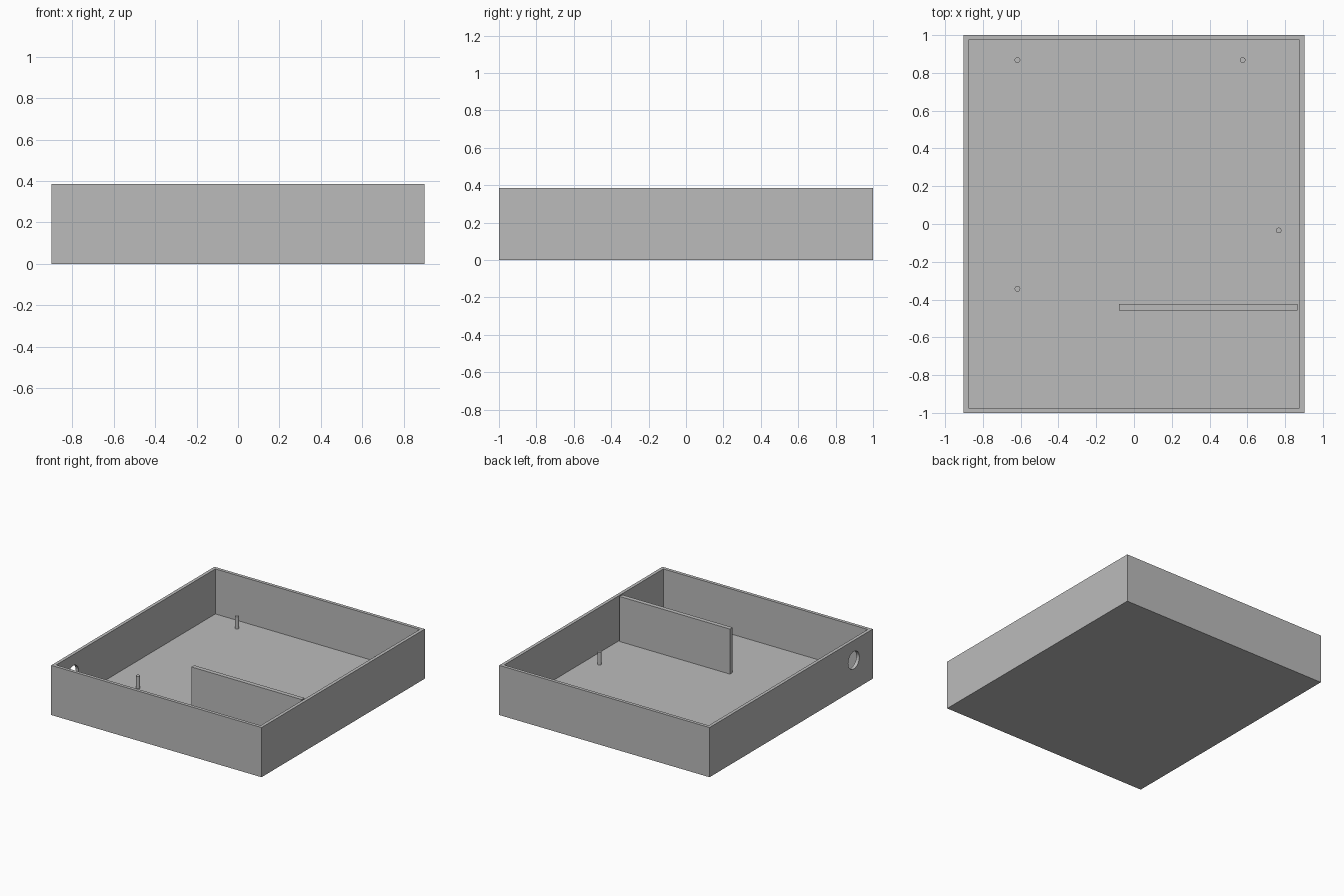
import bpy, bmesh, math
from mathutils import Matrix, Vector

if "Cube" in bpy.data.objects:
    bpy.data.objects.remove(bpy.data.objects["Cube"])

W, L, H = 0.902, 1.0, 0.385   # half width, half length, height
T, FLOOR = 0.036, 0.036       # wall and floor thickness

grey = bpy.data.materials.new("plain grey")
grey.diffuse_color = (0.5, 0.5, 0.5, 1)
grey.use_nodes = True
grey.node_tree.nodes["Principled BSDF"].inputs["Base Color"].default_value = grey.diffuse_color


def add_box(bm, lo, hi):
    lo, hi = Vector(lo), Vector(hi)
    m = Matrix.Translation((lo + hi) / 2) @ Matrix.Diagonal((*(hi - lo), 1))
    return bmesh.ops.create_cube(bm, size=1, matrix=m)["verts"]


def add_cylinder(bm, r, depth, matrix, sides=32):
    bmesh.ops.create_cone(bm, cap_ends=True, segments=sides, radius1=r,
                          radius2=r, depth=depth, matrix=matrix)


def make_object(name, bm):
    me = bpy.data.meshes.new(name)
    bm.to_mesh(me)
    bm.free()
    me.materials.append(grey)
    ob = bpy.data.objects.new(name, me)
    bpy.context.collection.objects.link(ob)
    return ob


# Open tray: inset the top of a block and push the inset face down
bm = bmesh.new()
add_box(bm, (-W, -L, 0), (W, L, H))
top = max(bm.faces, key=lambda f: f.calc_center_median().z)
bmesh.ops.inset_region(bm, faces=[top], thickness=T)
ex = bmesh.ops.extrude_discrete_faces(bm, faces=[top])["faces"]
bmesh.ops.translate(bm, verts=ex[0].verts, vec=(0, 0, FLOOR - H))
tray = make_object("tray", bm)

# Cable hole through the left wall, near the front
bm = bmesh.new()
add_cylinder(bm, 0.068, 0.2, Matrix.Translation((-W, -0.767, 0.232))
             @ Matrix.Rotation(math.pi / 2, 4, 'Y'))
cutter = make_object("hole_cutter", bm)
cutter.hide_render = True
cutter.hide_set(True)
mod = tray.modifiers.new("cable hole", 'BOOLEAN')
mod.operation = 'DIFFERENCE'
mod.solver = 'EXACT'
mod.object = cutter

# Partition wall reaching in from the right wall
bm = bmesh.new()
add_box(bm, (-0.08, -0.457, FLOOR), (W - T, -0.423, H))
make_object("partition", bm)

# Mounting pins on the floor
PIN = 0.095
for i, (x, y) in enumerate([(-0.617, 0.868), (0.575, 0.868),
                            (0.766, -0.034), (-0.617, -0.343)]):
    bm = bmesh.new()
    add_cylinder(bm, 0.015, PIN, Matrix.Translation((x, y, FLOOR + PIN / 2)), 24)
    make_object(f"mounting_pin_{i + 1}", bm)
